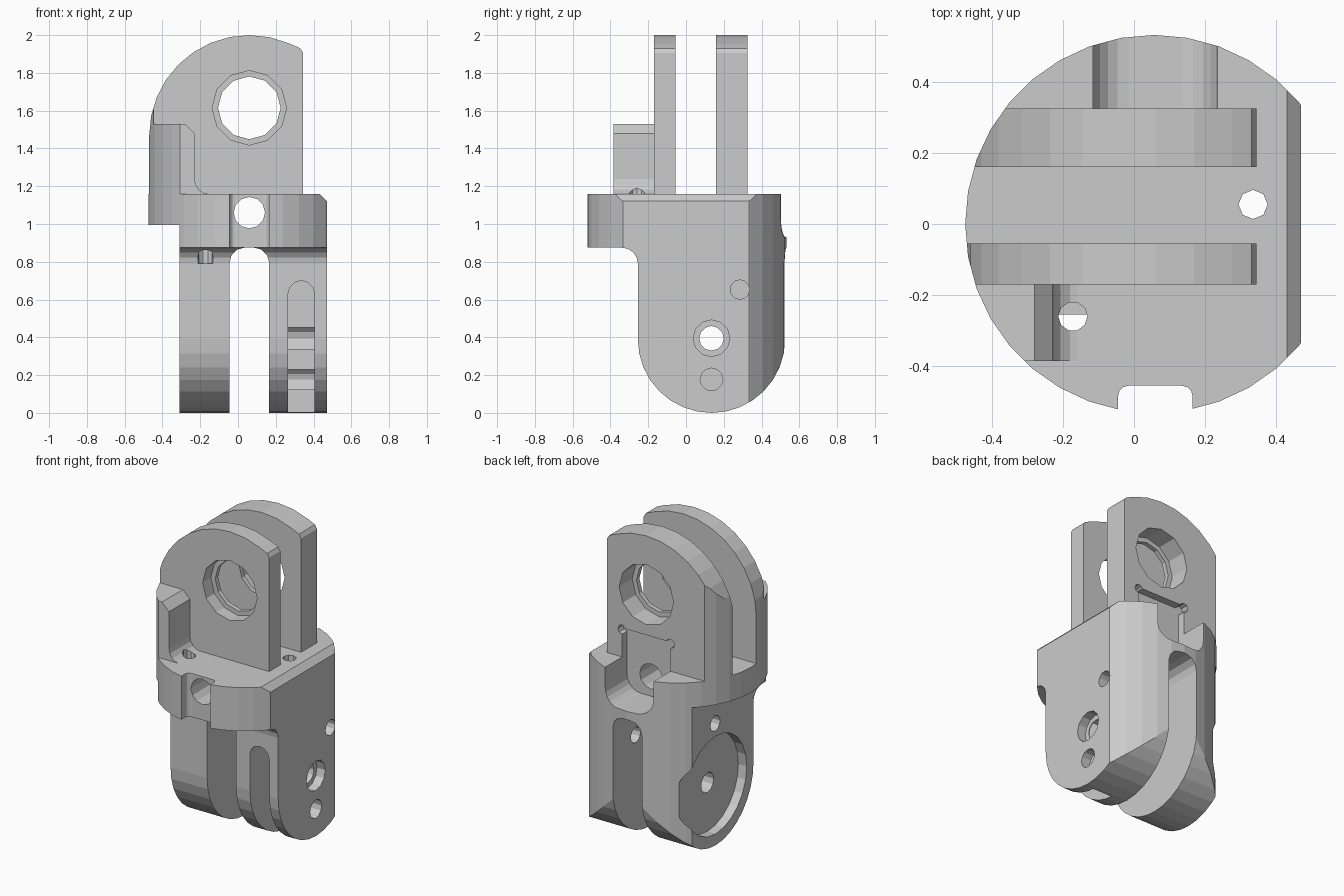
import bpy, bmesh
from math import cos, sin, radians

if "Cube" in bpy.data.objects:
    bpy.data.objects.remove(bpy.data.objects["Cube"])


def arc(cx, cy, r, a0, a1, n):
    return [(cx + r * cos(radians(a0 + (a1 - a0) * i / n)),
             cy + r * sin(radians(a0 + (a1 - a0) * i / n))) for i in range(n + 1)]


def circle(cx, cy, r, n=12):
    return arc(cx, cy, r, 0, 360, n)[:-1]


def rect(x0, y0, x1, y1):
    return [(x0, y0), (x1, y0), (x1, y1), (x0, y1)]


def prism(name, pts, axis, a, b):
    """Extrude a 2D outline along an axis from a to b."""
    place = {'x': lambda p, h: (h, p[0], p[1]),
             'y': lambda p, h: (p[0], h, p[1]),
             'z': lambda p, h: (p[0], p[1], h)}[axis]
    bm = bmesh.new()
    lo = [bm.verts.new(place(p, a)) for p in pts]
    hi = [bm.verts.new(place(p, b)) for p in pts]
    bm.faces.new(lo)
    bm.faces.new(hi)
    for i in range(len(pts)):
        j = (i + 1) % len(pts)
        bm.faces.new((lo[i], lo[j], hi[j], hi[i]))
    bmesh.ops.recalc_face_normals(bm, faces=bm.faces[:])
    me = bpy.data.meshes.new(name)
    bm.to_mesh(me)
    bm.free()
    ob = bpy.data.objects.new(name, me)
    bpy.context.collection.objects.link(ob)
    return ob


def combine(target, tool, operation):
    mod = target.modifiers.new("combine", 'BOOLEAN')
    mod.operation, mod.solver, mod.object = operation, 'EXACT', tool
    bpy.context.view_layer.objects.active = target
    bpy.ops.object.modifier_apply(modifier=mod.name)
    bpy.data.objects.remove(tool, do_unlink=True)


# Lower body: side profile with front flange, fillet and rounded bottom
profile = ([(-0.6, 1.16), (-0.6, 0.875)]
           + arc(-0.34, 0.79, 0.085, 90, 0, 4)
           + arc(0.135, 0.39, 0.39, 180, 360, 16)
           + [(0.54, 0.6), (0.6, 0.65), (0.6, 1.16)])
body = prism("hinge_body", profile, 'x', -0.6, 0.47)
combine(body, prism("cut", rect(-0.7, -0.1, -0.31, 0.995), 'y', -0.8, 0.8), 'DIFFERENCE')

# Upper fork plates with rounded tops
plate = ([(0.345, 1.05), (0.345, 1.905), (0.33, 1.93)]
         + arc(0.06, 1.47, 0.53, 54, 90, 3)[1:]
         + arc(0.06, 1.47, 0.53, 90, 180, 8)[1:] + [(-0.47, 1.05)])
for y0, y1 in ((-0.17, -0.055), (0.16, 0.325)):
    combine(body, prism("fork_plate", plate, 'y', y0, y1), 'UNION')

# Stop block beside the front plate
block = ([(-0.6, 1.05), (-0.6, 1.53), (-0.28, 1.53), (-0.23, 1.48)]
         + arc(-0.15, 1.238, 0.08, 180, 270, 4) + [(-0.15, 1.05)])
combine(body, prism("stop_block", block, 'y', -0.385, -0.12), 'UNION')

# Trim everything to the round outline seen from above
combine(body, prism("outline", circle(0.057, 0, 0.532, 36), 'z', -0.1, 2.1), 'INTERSECT')

# Main slot between the lower lugs
slot = ([(-0.045, -0.1), (0.165, -0.1)]
        + arc(0.085, 0.795, 0.08, 0, 90, 3) + arc(0.035, 0.795, 0.08, 90, 180, 3))
# Rounded pocket in the back, running up into the rear plate
pocket = ([(0.235, 1.35), (-0.115, 1.35)]
          + arc(-0.015, 1.03, 0.1, 180, 270, 5) + arc(0.135, 1.03, 0.1, 270, 360, 5))
# Notch in the front flange
notch = ([(0.165, -0.6)] + arc(0.135, -0.485, 0.03, 0, 90, 3)
         + arc(-0.015, -0.485, 0.03, 90, 180, 3) + [(-0.045, -0.6)])
# Arched groove in the front of the right lug
groove = [(0.265, -0.1), (0.405, -0.1)] + arc(0.335, 0.63, 0.07, 0, 180, 6)

cuts = [
    (slot, 'y', -0.8, 0.8),
    (pocket, 'y', 0.275, 0.8),
    (circle(-0.115, 1.34, 0.03, 8), 'y', 0.275, 0.8),     # corner reliefs
    (circle(0.235, 1.34, 0.03, 8), 'y', 0.275, 0.8),
    (notch, 'z', 0.8, 1.3),
    (groove, 'y', -0.8, 0.105),
    (circle(0.06, 1.06, 0.083), 'y', -0.8, 0.4),          # cross bore
    (circle(0.06, 1.615, 0.166), 'y', -0.4, 0.6),         # fork bore
    (circle(0.06, 1.615, 0.197), 'y', -0.4, -0.085),
    (circle(0.06, 1.615, 0.197), 'y', 0.19, 0.6),
    (circle(0.135, 0.395, 0.32, 24), 'x', -0.6, -0.25),   # bearing recess
    (circle(0.135, 0.395, 0.065), 'x', -0.6, 0.6),        # axle hole
    (circle(0.135, 0.395, 0.097), 'x', 0.41, 0.6),
    (circle(0.135, 0.177, 0.06), 'x', 0.25, 0.6),         # pin holes
    (circle(0.285, 0.653, 0.051), 'x', 0.1, 0.6),
    (circle(0.14, 0.8, 0.05), 'x', -0.6, 0.0),
    (circle(0.335, 0.055, 0.041, 8), 'z', 0.4, 1.3),      # vertical holes
    (circle(-0.172, -0.26, 0.041, 10), 'z', 0.79, 1.3),
    ([(0.43, 1.161), (0.43, 1.3), (0.6, 1.3), (0.6, 0.991)], 'y', -0.8, 0.8),  # edge bevel
]
for pts, axis, a, b in cuts:
    combine(body, prism("cut", pts, axis, a, b), 'DIFFERENCE')
